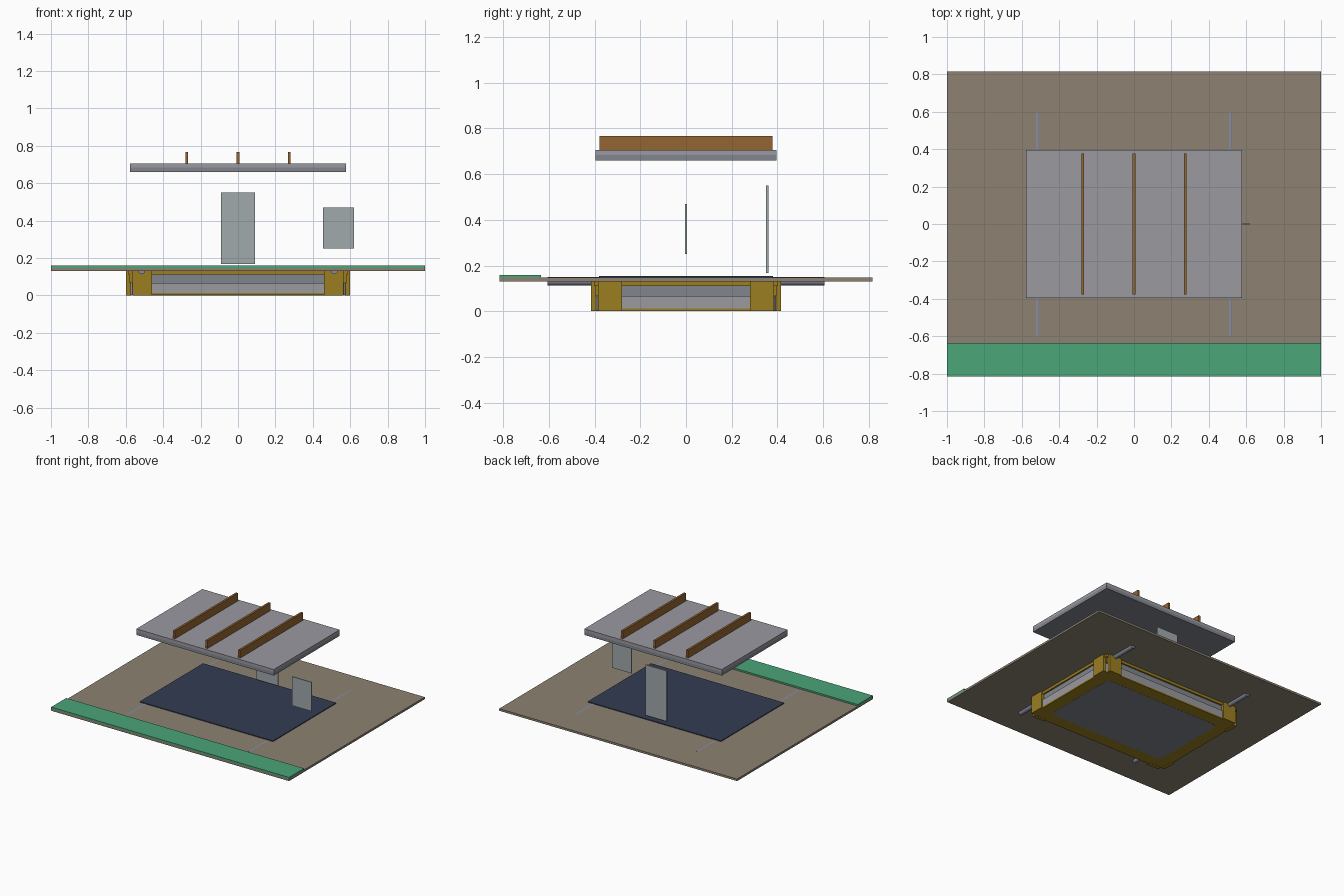
import bpy, bmesh, math

if "Cube" in bpy.data.objects:
    bpy.data.objects.remove(bpy.data.objects["Cube"])


def material(name, hexcode):
    rgb = [int(hexcode[i:i + 2], 16) / 255 for i in (0, 2, 4)]
    m = bpy.data.materials.new(name)
    m.diffuse_color = (*[c ** 2.2 for c in rgb], 1)
    m.use_nodes = True
    m.node_tree.nodes["Principled BSDF"].inputs["Base Color"].default_value = m.diffuse_color
    return m


TAN = material("tan", "8C8172")
GREEN = material("green", "4CA478")
NAVY = material("navy", "363F54")
GOLD = material("gold", "9A7E26")
WOOD = material("wood", "926536")
LIGHT = material("light_grey", "98989F")
DARK = material("dark_grey", "80848C")
PANE = material("pane", "A0A8AB")
STEEL = material("steel", "858A9C")


def finish(bm, name, mat):
    bmesh.ops.recalc_face_normals(bm, faces=bm.faces)
    me = bpy.data.meshes.new(name)
    bm.to_mesh(me)
    bm.free()
    me.materials.append(mat)
    ob = bpy.data.objects.new(name, me)
    bpy.context.collection.objects.link(ob)
    return ob


def box(name, x, y, z, mat):
    """Box from (min, max) ranges."""
    bm = bmesh.new()
    bmesh.ops.create_cube(bm, size=1)
    for v in bm.verts:
        for i, (a, b) in enumerate((x, y, z)):
            v.co[i] = a if v.co[i] < 0 else b
    return finish(bm, name, mat)


def rounded_slab(name, hx, hy, r, z0, z1, mat):
    """Centred slab with rounded vertical corners."""
    bm = bmesh.new()
    ring = []
    for k, (sx, sy) in enumerate(((1, 1), (-1, 1), (-1, -1), (1, -1))):
        for i in range(7):
            a = math.pi / 2 * (k + i / 6)
            ring.append(bm.verts.new((sx * (hx - r) + r * math.cos(a),
                                      sy * (hy - r) + r * math.sin(a), z0)))
    face = bm.faces.new(ring)
    top = bmesh.ops.extrude_face_region(bm, geom=[face])["geom"]
    for v in top:
        if isinstance(v, bmesh.types.BMVert):
            v.co.z = z1
    return finish(bm, name, mat)


# Ground sheet, front strip and inset panel
box("ground_sheet", (-1, 1), (-0.815, 0.815), (0.131, 0.147), TAN)
box("front_strip", (-1, 1), (-0.815, -0.635), (0.147, 0.159), GREEN)
box("inset_panel", (-0.56, 0.56), (-0.38, 0.38), (0.147, 0.153), NAVY)

# Tray below the sheet: floor rim, wall, recessed band, top frame
rounded_slab("floor_rim", 0.588, 0.402, 0.06, 0.001, 0.012, GOLD)
rounded_slab("floor", 0.49, 0.305, 0.03, 0.0, 0.01, DARK)
rounded_slab("tray_wall", 0.588, 0.402, 0.05, 0.003, 0.067, LIGHT)
rounded_slab("tray_band", 0.576, 0.39, 0.04, 0.067, 0.111, DARK)
box("tray_frame", (-0.588, 0.588), (-0.402, 0.402), (0.111, 0.133), GOLD)

# Corner brackets: two plates and an upper block at each corner
for sx in (-1, 1):
    for sy in (-1, 1):
        def span(s, a, b):
            return tuple(sorted((s * a, s * b)))
        box("bracket_end_plate", span(sx, 0.46, 0.565), span(sy, 0.385, 0.415), (0, 0.133), GOLD)
        box("bracket_side_plate", span(sx, 0.57, 0.6), span(sy, 0.28, 0.385), (0, 0.133), GOLD)
        box("bracket_block", span(sx, 0.54, 0.58), span(sy, 0.36, 0.396), (0.067, 0.133), GOLD)

# Long rods under the sheet
for x in (-0.515, 0.515):
    bm = bmesh.new()
    bmesh.ops.create_cone(bm, cap_ends=True, segments=24, radius1=0.018, radius2=0.018, depth=1.21)
    rod = finish(bm, "rod", STEEL)
    rod.rotation_euler.x = math.pi / 2
    rod.location = (x, 0, 0.131)
    for p in rod.data.polygons:
        p.use_smooth = len(p.vertices) == 4

# Floating panes
box("rear_pane", (-0.09, 0.09), (0.35, 0.36), (0.167, 0.55), PANE)
box("side_pane", (0.455, 0.62), (-0.004, 0.004), (0.25, 0.47), PANE)

# Lid with wooden ribs
box("lid_lower", (-0.578, 0.578), (-0.396, 0.396), (0.66, 0.683), DARK)
box("lid_upper", (-0.578, 0.578), (-0.396, 0.396), (0.683, 0.706), LIGHT)
for x in (-0.274, 0, 0.274):
    box("lid_rib", (x - 0.008, x + 0.008), (-0.378, 0.378), (0.706, 0.766), WOOD)
